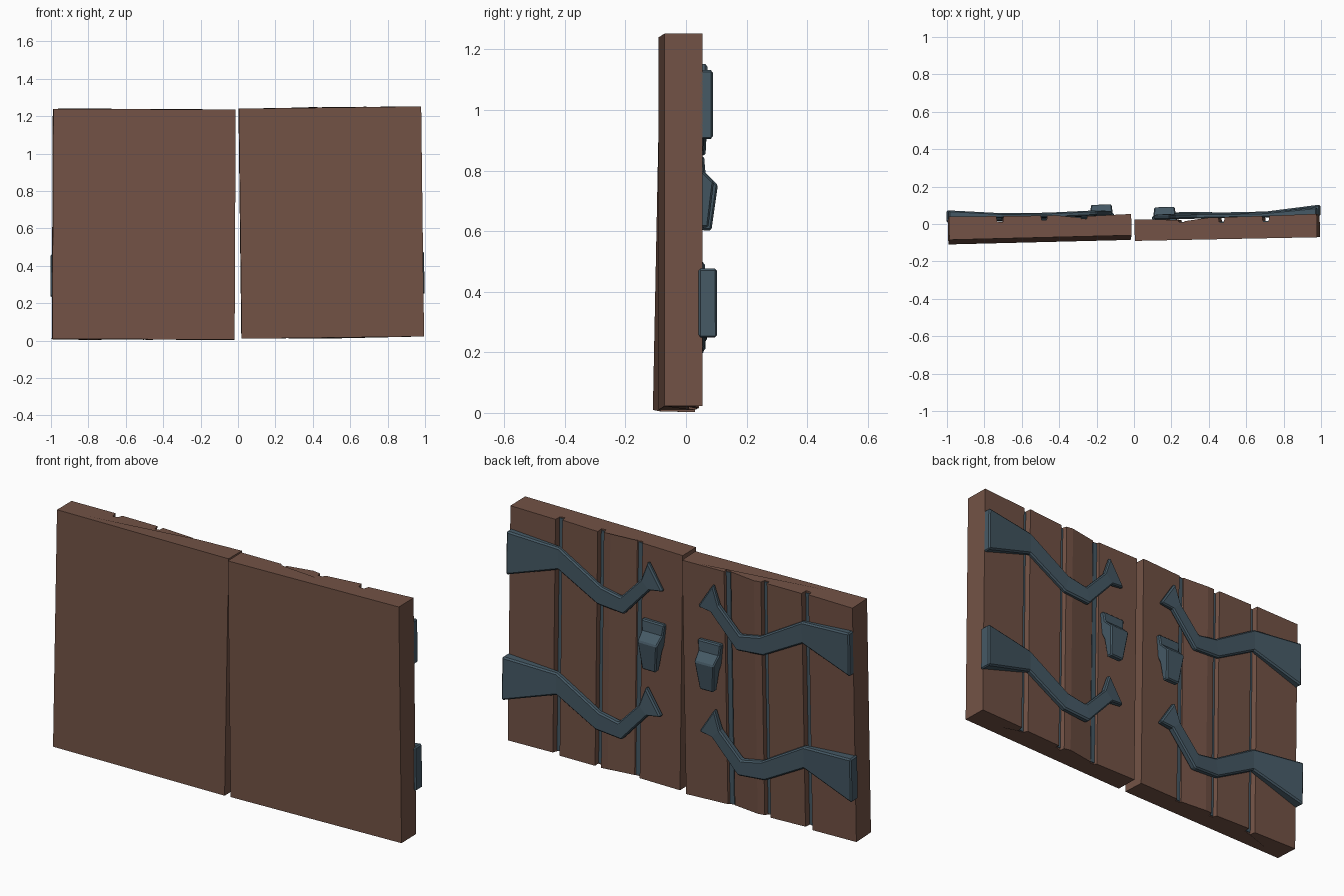
import bpy, bmesh, random
from mathutils import Matrix

if "Cube" in bpy.data.objects:
    bpy.data.objects.remove(bpy.data.objects["Cube"])

random.seed(3)


def material(name, rgb):
    m = bpy.data.materials.new(name)
    m.diffuse_color = (*rgb, 1)
    m.use_nodes = True
    m.node_tree.nodes["Principled BSDF"].inputs["Base Color"].default_value = m.diffuse_color
    return m


WOOD = material("wood", (0.17, 0.085, 0.06))
IRON = material("iron", (0.06, 0.10, 0.13))
WIDTH, HEIGHT = 0.975, 1.23


def loft(name, rings, mat, side, pose, bevel=0):
    """Skin closed rings of (across, depth, height) points and cap the ends."""
    bm = bmesh.new()
    vs = [[bm.verts.new((side * WIDTH * u, v, z)) for u, v, z in r] for r in rings]
    n = len(vs[0])
    for a, b in zip(vs, vs[1:]):
        for i in range(n):
            j = (i + 1) % n
            bm.faces.new((a[i], a[j], b[j], b[i]))
    bm.faces.new(vs[0])
    bm.faces.new(vs[-1])
    bmesh.ops.recalc_face_normals(bm, faces=bm.faces)
    me = bpy.data.meshes.new(name)
    bm.to_mesh(me)
    bm.free()
    me.materials.append(mat)
    ob = bpy.data.objects.new(name, me)
    bpy.context.collection.objects.link(ob)
    ob.matrix_world = pose
    if bevel:
        mod = ob.modifiers.new("edge", 'BEVEL')
        mod.width, mod.segments = bevel, 1
        mod.limit_method, mod.angle_limit = 'ANGLE', 0.9
    return ob


# cross-section of a door: flat front, four planks with grooves on the back
PLANKS = [(0, 0), (0, .114), (.24, .108), (.245, .093), (.27, .093), (.275, .10),
          (.42, .118), (.46, .116), (.465, .09), (.49, .09), (.495, .117),
          (.70, .12), (.705, .088), (.735, .088), (.74, .12), (1, .125), (1, 0)]
GROOVES = [(.245, .27, .093), (.465, .49, .09), (.705, .735, .088)]

# strap stations: (upper edge point), (lower edge point), lift above the planks
STRAP = [((1.0, 1.11), (1.0, .88), 1.0), ((.71, 1.09), (.71, .975), .35),
         ((.46, .95), (.48, .855), .4), ((.345, .93), (.325, .845), .55),
         ((.225, 1.055), (.175, 1.01), .6), ((.19, 1.155), (.10, 1.02), .45)]

# side profile of the pull handle: (depth, height)
HANDLE = [(.10, .845), (.130, .845), (.136, .79), (.178, .75),
          (.160, .60), (.128, .60), (.118, .70), (.10, .74)]


def build_door(label, side, pose):
    # planked leaf with slightly uneven plank ends
    def ends(z):
        return [(u, v, z + (random.uniform(-.005, .005) if v > 0 and 0 < u < 1 else 0))
                for u, v in PLANKS]
    loft(label + "_door", [ends(0), ends(HEIGHT)], WOOD, side, pose)

    # dark strips in the bottoms of the grooves
    for a, b, v in GROOVES:
        strip = [(a, v - .01), (b, v - .01), (b, v + .004), (a, v + .004)]
        loft(label + "_groove_strip", [[(u, d, z) for u, d in strip] for z in (.006, HEIGHT - .006)],
             IRON, side, pose)

    # two hinge straps ending in arrow points
    for name, dz, lift, grow in (("upper", 0, .028, 0), ("lower", -.655, .042, .008)):
        rings = []
        for (ut, zt), (ub, zb), k in STRAP:
            top = .124 + .008 * ut + lift * k * (.9 if ut < 1 else 1)
            if ut == 1:
                ut = ub = 1 + grow
            low = .112
            rings.append([(ut, low, zt + dz), (ut, top, zt + dz),
                          (ub, top, zb + dz), (ub, low, zb + dz)])
        loft(label + "_" + name + "_strap", rings, IRON, side, pose, .007)

    # pull handle, narrower toward its lower end
    def slab(s):
        return [(.16 + s * (.04 + .028 * (z - .6) / .245), v, z) for v, z in HANDLE]
    loft(label + "_handle", [slab(-1), slab(1)], IRON, side, pose, .006)


def pose(loc, rx, ry, rz):
    return (Matrix.Translation(loc) @ Matrix.Rotation(rz, 4, 'Z')
            @ Matrix.Rotation(ry, 4, 'Y') @ Matrix.Rotation(rx, 4, 'X'))


# the two doors hang slightly askew
build_door("right", 1, pose((.02, -.09, .01), 0, -.0125, .02))
build_door("left", -1, pose((-.018, -.085, .005), -.02, .005, .025))
